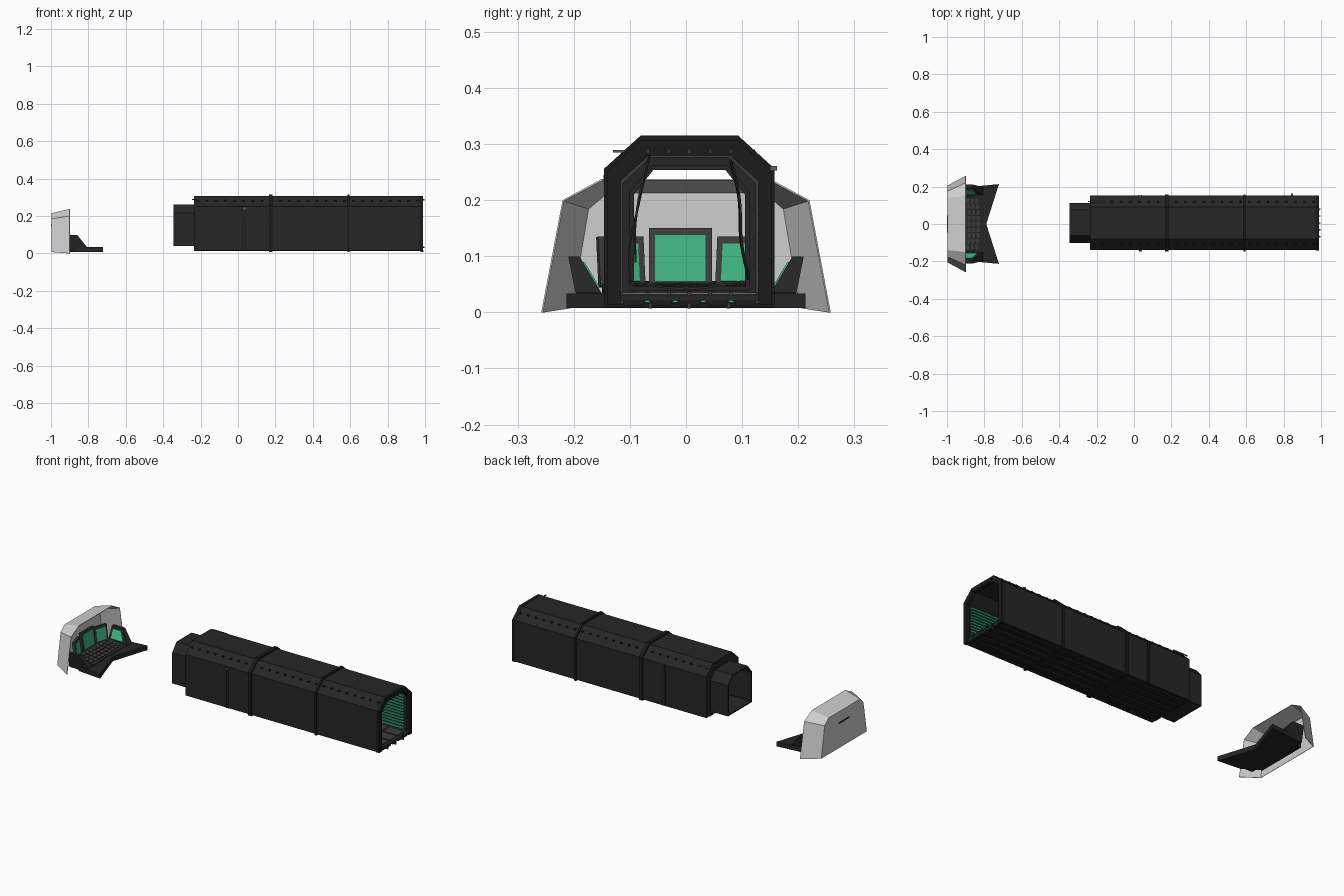
import bpy, bmesh, math
from mathutils import Vector, Matrix

if "Cube" in bpy.data.objects:
    bpy.data.objects.remove(bpy.data.objects["Cube"])


def mat(name, r, g, b):
    m = bpy.data.materials.new(name)
    m.diffuse_color = (r, g, b, 1)
    m.use_nodes = True
    m.node_tree.nodes["Principled BSDF"].inputs["Base Color"].default_value = m.diffuse_color
    return m


HULL = mat("charcoal hull", .019, .019, .019)
TRIM = mat("black trim", .011, .011, .011)
GREY = mat("dark grey fittings", .045, .045, .045)
PIPE = mat("mid grey cable", .11, .11, .11)
GREEN = mat("screen green", .05, .46, .22)
GLASS = mat("pale canopy", .62, .62, .62)
CY = .006  # sideways centre of the tunnel


def finish(name, bm, m):
    bmesh.ops.recalc_face_normals(bm, faces=bm.faces)
    me = bpy.data.meshes.new(name)
    bm.to_mesh(me)
    bm.free()
    me.materials.append(m)
    ob = bpy.data.objects.new(name, me)
    bpy.context.collection.objects.link(ob)
    return ob


def loft(name, a, b, m, cap_a=True, cap_b=True, closed=True):
    """Join two loops of 3D points, with optional end caps."""
    bm = bmesh.new()
    va, vb = [bm.verts.new(p) for p in a], [bm.verts.new(p) for p in b]
    n = len(a)
    for i in range(n if closed else n - 1):
        j = (i + 1) % n
        bm.faces.new((va[i], va[j], vb[j], vb[i]))
    if cap_a:
        bm.faces.new(va)
    if cap_b:
        bm.faces.new(vb)
    return finish(name, bm, m)


def prism_x(name, prof, x0, x1, m):
    return loft(name, [(x0, y, z) for y, z in prof], [(x1, y, z) for y, z in prof], m)


def boxes(name, items, m):
    """Many boxes in one object: (centre, size[, z turn, y tilt])."""
    bm = bmesh.new()
    for it in items:
        c, s = it[0], it[1]
        rz, ry = (it[2], it[3]) if len(it) > 2 else (0, 0)
        M = (Matrix.Translation(c) @ Matrix.Rotation(rz, 4, 'Z') @
             Matrix.Rotation(ry, 4, 'Y') @ Matrix.Diagonal((*s, 1)))
        bmesh.ops.create_cube(bm, size=1, matrix=M)
    return finish(name, bm, m)


def cable(name, pts, r, m):
    cu = bpy.data.curves.new(name, 'CURVE')
    cu.dimensions = '3D'
    cu.bevel_depth, cu.bevel_resolution, cu.resolution_u = r, 1, 6
    sp = cu.splines.new('BEZIER')
    sp.bezier_points.add(len(pts) - 1)
    for bp, p in zip(sp.bezier_points, pts):
        bp.co = p
        bp.handle_left_type = bp.handle_right_type = 'AUTO'
    cu.materials.append(m)
    ob = bpy.data.objects.new(name, cu)
    bpy.context.collection.objects.link(ob)


def arch(w, top, bot, flat, shoulder):
    """Chamfered arch outline, left foot to right foot."""
    h = [(-w, bot), (-w, shoulder), (-flat, top)]
    return [(y + CY, z) for y, z in h + [(-y, z) for y, z in h[::-1]]]


def shell(name, outer, inner, x0, x1, m):
    return prism_x(name, outer + inner[::-1], x0, x1, m)


# main tunnel
OUT = arch(.146, .306, .015, .085, .25)
INN = arch(.131, .288, .015, .077, .24)
shell("tunnel_shell", OUT, INN, -.235, .985, HULL)
RIB = arch(.152, .315, .01, .087, .256)
for i, (a, b) in enumerate([(.165, .185), (.585, .597)]):
    shell(f"tunnel_rib_{i}", RIB, arch(.14, .3, .01, .08, .245), a, b, TRIM)
    boxes(f"rib_sill_{i}", [(((a + b) / 2, CY, .013), (b - a, .3, .008))], TRIM)
shell("end_frame", arch(.147, .307, .013, .086, .25), arch(.123, .28, .013, .072, .234), .97, .99, TRIM)

# floor with slats and light strips below
boxes("tunnel_floor", [((.375, CY, .028), (1.22, .262, .014))], HULL)
boxes("floor_slats", [((.375, CY + k * .05, .017), (1.22, .036, .01)) for k in range(-2, 3)], TRIM)
boxes("underfloor_lights", [((x, CY + (k + .5) * .05, .02), (l, .008, .004))
                            for x, l in ((.75, .3), (.36, .3)) for k in range(-2, 2)], GREEN)
boxes("floor_grates", [((-.17 + .1 * i, CY + k * .07, .036), (.085, .055, .004))
                       for i in range(12) for k in (-1, 0, 1)], GREY)

# side seam bands and shoulder bolts
boxes("seam_bands", [((x, CY + s * .147, .132), (.005, .004, .235))
                     for x in (.026, .04) for s in (-1, 1)], TRIM)
ang = math.atan2(.056, .061)
bolts = []
for i in range(25):
    for s in (-1, 1):
        bolts.append(((-.215 + .049 * i, CY + s * .1125, .2815), (.012, .007, .007)))
boxes("shoulder_bolts", bolts, TRIM)
boxes("side_stubs", [((.845, CY + .15, .287 - .03), (.012, .012, .008)),
                     ((.035, CY - .149, .24), (.014, .008, .01)),
                     ((-.2, .12, .288), (.09, .006, .005))], PIPE)

# green wall lights and inner frames
boxes("wall_lights", [((x, CY + s * .127, .042 + .0165 * i), (.27, .009, .008))
                      for x in (.82, .4, .08) for s in (-1, 1) for i in range(12)], GREEN)
for i, x in enumerate((-.1, .22, .59)):
    shell(f"inner_frame_{i}", INN, arch(.118, .276, .015, .07, .23), x, x + .02, GREY)

# rear section, narrower, with closing wall
RO, RI = arch(.107, .262, .04, .068, .215), arch(.099, .254, .05, .064, .21)
shell("rear_section", RO, RI, -.345, -.2, HULL)
boxes("rear_section_floor", [((-.272, CY, .043), (.145, .214, .008))], HULL)
shell("rear_wall", OUT, arch(.101, .256, .015, .065, .212), -.235, -.215, HULL)
boxes("rear_wall_sill", [((-.225, CY, .03), (.02, .28, .03))], HULL)

# end pipes with clamps
for z, w in ((.287, .085), (.033, .12)):
    cable("end_pipe", [(.987, CY - w, z), (.987, CY, z), (.987, CY + w, z)], .0025, PIPE)
    boxes("end_pipe_clamps", [((.99, CY + k * .037, z), (.012, .006, .008)) for k in range(-2, 3)], GREY)
boxes("sill_studs", [((.985, CY + k * .07, .012), (.016, .006, .01)) for k in (-1, 0, 1)], GREY)
boxes("end_rod", [((.975, -.12, .287), (.006, .02, .005))], PIPE)

# loose cables
cable("hanging_cable_left", [(.7, -.065, .28), (.5, -.085, .19), (.4, -.1, .12), (.3, -.1, .05)], .002, PIPE)
cable("hanging_cable_left_b", [(.6, -.07, .28), (.5, -.09, .16), (.4, -.09, .09)], .002, PIPE)
cable("hanging_cable_right", [(.7, .08, .27), (.55, .095, .2), (.45, .098, .13), (.3, .112, .06)], .003, GREY)
cable("floor_cable", [(.6, -.1, .055), (.4, 0, .042), (.2, .1, .055)], .002, PIPE)

# pale canopy: wide open mouth tapering to a flat nose panel
mouth = [(-.258, 0), (-.22, .2), (-.15, .238), (.15, .238), (.22, .2), (.258, 0)]
nose = [(-.205, .008), (-.175, .185), (-.14, .215), (.14, .215), (.175, .185), (.205, .008)]
can = loft("canopy", [(-.9, y, z) for y, z in mouth], [(-.998, y, z) for y, z in nose],
           GLASS, cap_a=False, closed=False)
sol = can.modifiers.new("thickness", 'SOLIDIFY')
sol.thickness = .003
boxes("canopy_slot", [((-.999, 0, .15), (.002, .09, .008))], TRIM)

# cockpit base wing
half = [(-.79, 0), (-.722, .213), (-.86, .2), (-.94, .15)]
wing = half + [(x, -y) for x, y in half[:0:-1]]
loft("cockpit_base", [(x, y, .008) for x, y in wing], [(x, y, .034) for x, y in wing], HULL)

# console deck and keys
deck = [(-.96, .012), (-.96, .056), (-.9, .048), (-.81, .036), (-.81, .012)]
loft("console_deck", [(x, -.15, z) for x, z in deck], [(x, .15, z) for x, z in deck], HULL)
keys = []
for r in range(4):
    x = -.905 + .024 * r
    for k in range(-4, 5):
        keys.append(((x - .0006 * k * k, k * .031, .049 - .0032 * r), (.017, .025, .006), -k * .05, .13))
boxes("console_keys", keys, GREY)

# main screens with frames
frames, panes = [], []
for y, w, h, rz in ((-.01, .112, .105, 0), (.096, .084, .09, -.3), (-.116, .084, .09, .3)):
    c = Vector((-.945 + (.008 if rz else 0), y, .045 + h / 2))
    M = Matrix.Rotation(rz, 3, 'Z') @ Matrix.Rotation(-.15, 3, 'Y')
    frames.append((c, (.014, w, h), rz, -.15))
    panes.append((c + M @ Vector((.0075, 0, -.002)), (.003, w - .022, h - .022), rz, -.15))
boxes("screen_frames", frames, GREY)
boxes("screen_panes", panes, GREEN)

# side arms leaning outward with angled screens
arm = [(-.93, .012), (-.93, .1), (-.86, .1), (-.808, .035), (-.808, .012)]
pane = [(-.915, .045), (-.915, .09), (-.866, .09), (-.835, .045)]
for s, n in ((1, "left"), (-1, "right")):
    def inner(z, d=0):
        return s * (.148 + .6 * max(z - .03, 0) - d)
    loft(f"side_arm_{n}", [(x, inner(z), z) for x, z in arm],
         [(x, s * (.196 + .2 * (z - .03)), z) for x, z in arm], HULL)
    loft(f"side_screen_{n}", [(x, inner(z, .003), z) for x, z in pane],
         [(x, inner(z, -.002), z) for x, z in pane], GREEN)
